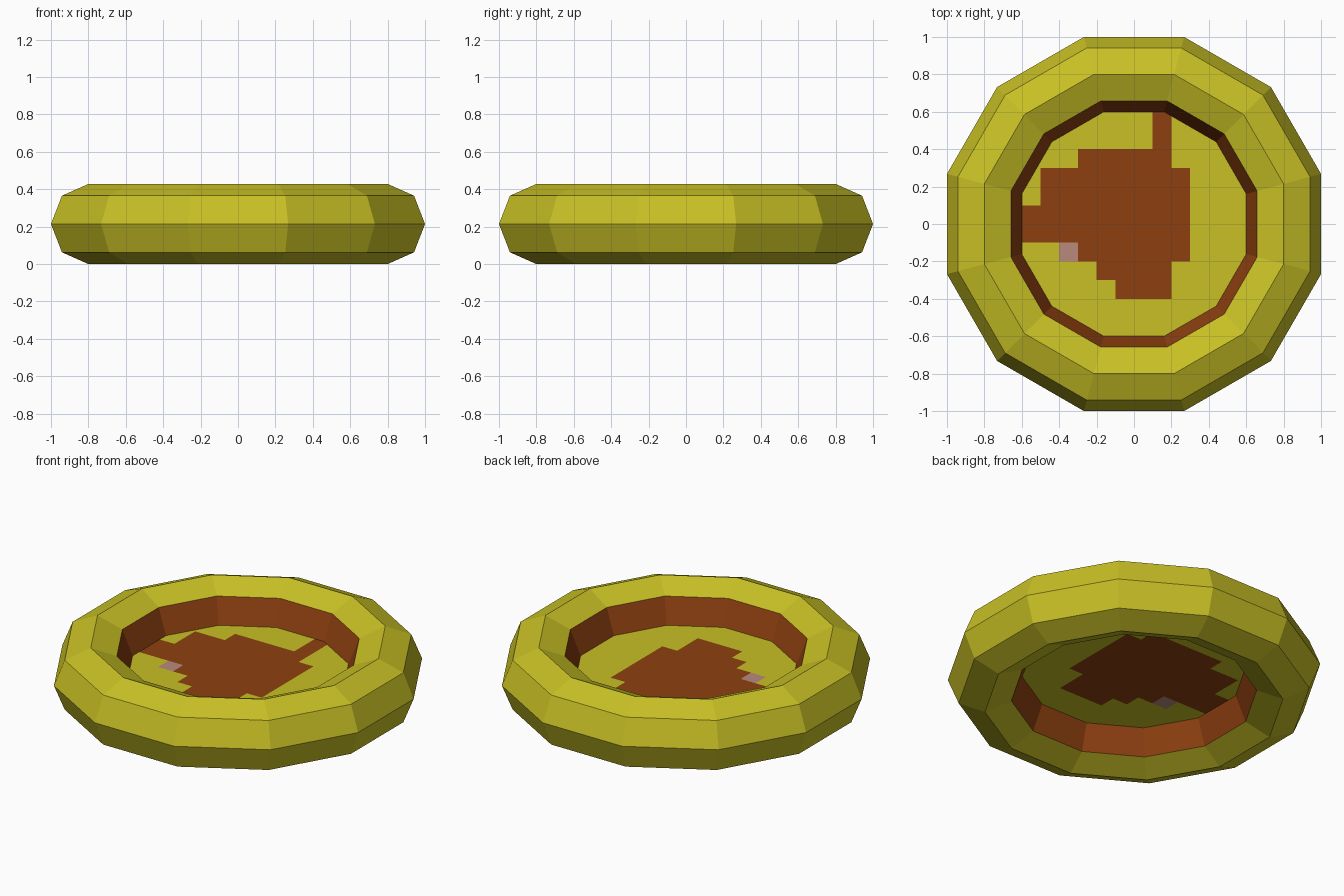
import bpy, bmesh, math

if "Cube" in bpy.data.objects:
    bpy.data.objects.remove(bpy.data.objects["Cube"])

SIDES, RINGS = 12, 8
MID = 0.214                      # half the height, also the level of the centre disc
CORNER = 1 / math.cos(math.pi / SIDES)


def material(name, rgb):
    m = bpy.data.materials.new(name)
    m.diffuse_color = (*rgb, 1)
    m.use_nodes = True
    m.node_tree.nodes["Principled BSDF"].inputs["Base Color"].default_value = m.diffuse_color
    return m


yellow = material("olive yellow", (0.578, 0.527, 0.0185))
brown = material("rust brown", (0.270, 0.0513, 0.0052))
pink = material("dusty pink", (0.485, 0.254, 0.202))


def corner(apothem, k, z):
    a = math.radians(15) + 2 * math.pi * k / SIDES
    r = apothem * CORNER
    return (r * math.cos(a), r * math.sin(a), z)


def finish(bm, name, mats):
    me = bpy.data.meshes.new(name)
    bm.to_mesh(me)
    bm.free()
    for m in mats:
        me.materials.append(m)
    ob = bpy.data.objects.new(name, me)
    bpy.context.collection.objects.link(ob)
    return ob


# Rim: twelve-sided ring with an eight-sided section, brown on the inner wall
bm = bmesh.new()
grid = []
for k in range(SIDES):
    row = []
    for j in range(RINGS):
        t = 2 * math.pi * j / RINGS
        row.append(bm.verts.new(corner(0.8 + 0.2 * math.cos(t), k, MID + MID * math.sin(t))))
    grid.append(row)
for k in range(SIDES):
    n = (k + 1) % SIDES
    for j in range(RINGS):
        i = (j + 1) % RINGS
        f = bm.faces.new((grid[k][j], grid[n][j], grid[n][i], grid[k][i]))
        f.material_index = 1 if j in (3, 4) else 0
bmesh.ops.recalc_face_normals(bm, faces=bm.faces)
finish(bm, "rim", [yellow, brown])

# Centre disc: cut into a 0.1 grid, with a stepped brown patch and one pink square
bm = bmesh.new()
bm.faces.new([bm.verts.new(corner(0.6, k, MID)) for k in range(SIDES)])
for axis in (0, 1):
    for s in range(-5, 6):
        co, no = [0, 0, MID], [0, 0, 0]
        co[axis], no[axis] = s / 10, 1
        bmesh.ops.bisect_plane(bm, geom=bm.verts[:] + bm.edges[:] + bm.faces[:],
                               plane_co=co, plane_no=no)

# Brown span per row of cells: row -> (first column, end column)
patch = {5: (1, 2), 4: (1, 2), 3: (-3, 2), 2: (-5, 3), 1: (-5, 3), 0: (-6, 3),
         -1: (-6, 3), -2: (-3, 3), -3: (-2, 2), -4: (-1, 2)}
for f in bm.faces:
    c = f.calc_center_median()
    col, row = math.floor(c.x * 10), math.floor(c.y * 10)
    lo, hi = patch.get(row, (0, 0))
    if (col, row) == (-4, -2):
        f.material_index = 2
    elif lo <= col < hi:
        f.material_index = 1
finish(bm, "centre_disc", [yellow, brown, pink])
